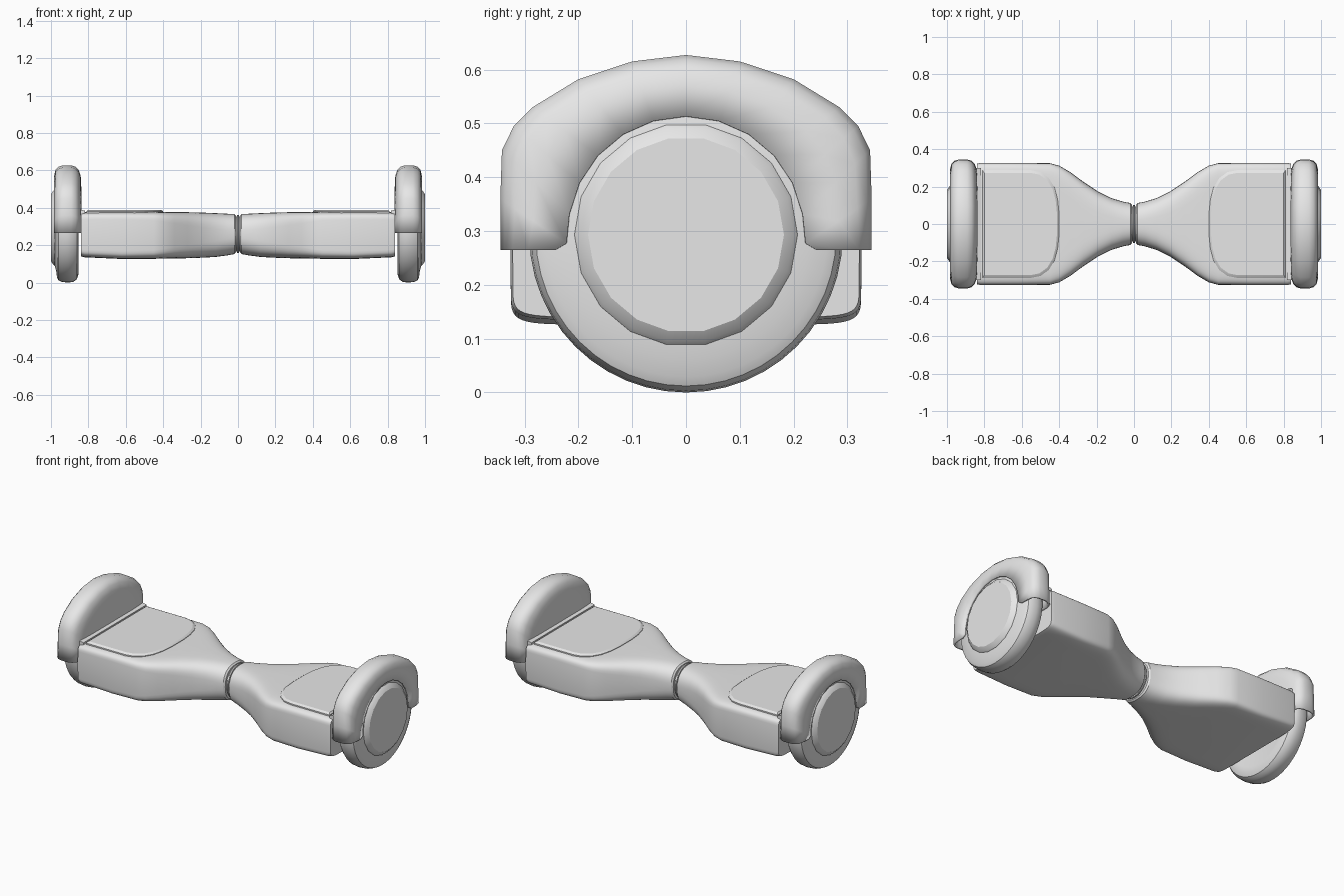
import bpy, bmesh
from math import sin, cos, pi, radians, copysign

cube = bpy.data.objects.get("Cube")
if cube:
    bpy.data.objects.remove(cube, do_unlink=True)

grey = bpy.data.materials.new("plain_grey")
grey.use_nodes = True
grey.diffuse_color = (0.8, 0.8, 0.8, 1)
grey.node_tree.nodes["Principled BSDF"].inputs["Base Color"].default_value = (0.8, 0.8, 0.8, 1)


def loft(name, rows, closed=True, caps=(True, True), mirror=True, angle=32):
    """Skin a list of equal-length point rows, cap the ends and mirror in x."""
    bm = bmesh.new()
    vs = [[bm.verts.new(p) for p in row] for row in rows]
    n = len(rows[0])
    for a, b in zip(vs, vs[1:]):
        for i in range(n if closed else n - 1):
            j = (i + 1) % n
            bm.faces.new((a[i], a[j], b[j], b[i]))
    for use, row in zip(caps, (vs[0], vs[-1])):
        if use:
            bm.faces.new(row)
    bmesh.ops.recalc_face_normals(bm, faces=bm.faces)
    mesh = bpy.data.meshes.new(name)
    bm.to_mesh(mesh)
    bm.free()
    mesh.materials.append(grey)
    ob = bpy.data.objects.new(name, mesh)
    bpy.context.collection.objects.link(ob)
    bpy.ops.object.select_all(action='DESELECT')
    ob.select_set(True)
    bpy.context.view_layer.objects.active = ob
    bpy.ops.object.shade_smooth_by_angle(angle=radians(angle))
    if mirror:
        ob.modifiers.new("Mirror", 'MIRROR').use_mirror_merge = False
    return ob


def lathe(name, profile, z, sides, **kw):
    """Revolve (x, radius) pairs around a sideways axle."""
    rows = [[(x, r * cos(2 * pi * i / sides), z + r * sin(2 * pi * i / sides))
             for i in range(sides)] for x, r in profile]
    return loft(name, rows, **kw)


def section(x, w, low, high, power, count=48):
    """Rounded-box cross-section of the board."""
    def soft(v):
        return copysign(abs(v) ** (2 / power), v) if abs(v) > 1e-6 else 0
    mid, half = (low + high) / 2, (high - low) / 2
    return [(x, w * soft(cos(2 * pi * i / count)), mid + half * soft(sin(2 * pi * i / count)))
            for i in range(count)]


# Board halves: x, half width, bottom, top, squareness
stations = [
    (0.012, 0.104, 0.160, 0.358, 2.4), (0.02, 0.112, 0.152, 0.366, 2.5),
    (0.06, 0.120, 0.145, 0.368, 2.7), (0.12, 0.138, 0.137, 0.371, 3.2),
    (0.19, 0.172, 0.133, 0.374, 3.8), (0.27, 0.225, 0.130, 0.376, 4.8),
    (0.34, 0.277, 0.129, 0.377, 6), (0.40, 0.312, 0.128, 0.378, 7.5),
    (0.45, 0.325, 0.127, 0.378, 9), (0.62, 0.326, 0.126, 0.378, 10),
    (0.82, 0.326, 0.135, 0.377, 10), (0.84, 0.322, 0.140, 0.374, 10)]
loft("board_halves", [section(*s) for s in stations])

# Centre joint with a raised middle ring
lathe("centre_joint", [(-0.03, 0.094), (-0.005, 0.094), (-0.004, 0.101),
                       (0.004, 0.101), (0.005, 0.094), (0.03, 0.094)],
      0.26, 32, mirror=False)

# Foot pads: straight by the wheel, rounded toward the middle
edge = [(0.81, 0.288), (0.55, 0.288), (0.50, 0.278), (0.455, 0.245),
        (0.425, 0.195), (0.408, 0.13), (0.401, 0.06)]
outline = edge + [(x, -y) for x, y in reversed(edge)]
centre_x = 0.62
rows = [[(centre_x + (x - centre_x) * s, y * s, z) for x, y in outline]
        for z, s in ((0.36, 1), (0.381, 1), (0.384, 0.985), (0.389, 0.95))]
loft("foot_pads", rows, angle=20)

# Low ridges between pads and wheel guards
rows = [[(x, y, z) for x, z in ((0.818, 0.36), (0.818, 0.384), (0.842, 0.39), (0.842, 0.36))]
        for y in (-0.30, 0.30)]
loft("pad_ridges", rows)

# Tyres with their smooth outer covers
lathe("wheels", [(0.862, 0.18), (0.855, 0.22), (0.854, 0.25), (0.862, 0.274),
                 (0.882, 0.288), (0.91, 0.291), (0.94, 0.288), (0.96, 0.279),
                 (0.968, 0.262), (0.972, 0.23), (0.978, 0.206)], 0.291, 48)

# Hub caps
lathe("hub_caps", [(0.96, 0.21), (0.98, 0.207), (0.988, 0.2), (1.0, 0.182)], 0.293, 18, angle=20)

# Wheel guards: swept shell with an arch opening on the outer side
rim = [(0.345, 0.265), (0.345, 0.36), (0.342, 0.45), (0.32, 0.495),
       (0.285, 0.53), (0.2, 0.582), (0.1, 0.615), (0, 0.627)]
arch = [(0.242, 0.265), (0.222, 0.277)] + [
    (0.22 * cos(radians(a)), 0.293 + 0.22 * sin(radians(a))) for a in (10, 26, 42, 58, 74, 90)]


def both_sides(half):
    return half + [(-y, z) for y, z in reversed(half[:-1])]


cross = [(0.838, 0), (0.841, 0.5), (0.852, 0.78), (0.868, 0.93), (0.892, 1),
         (0.936, 1), (0.96, 0.93), (0.976, 0.78), (0.983, 0.5), (0.985, 0)]
rows = [[(x, a[0] + (r[0] - a[0]) * s, a[1] + (r[1] - a[1]) * s)
         for a, r in zip(both_sides(arch), both_sides(rim))] for x, s in cross]
guards = loft("wheel_guards", rows, closed=False, caps=(True, False), angle=40)
shell = guards.modifiers.new("Shell", 'SOLIDIFY')
shell.thickness = 0.01
shell.offset = -1
